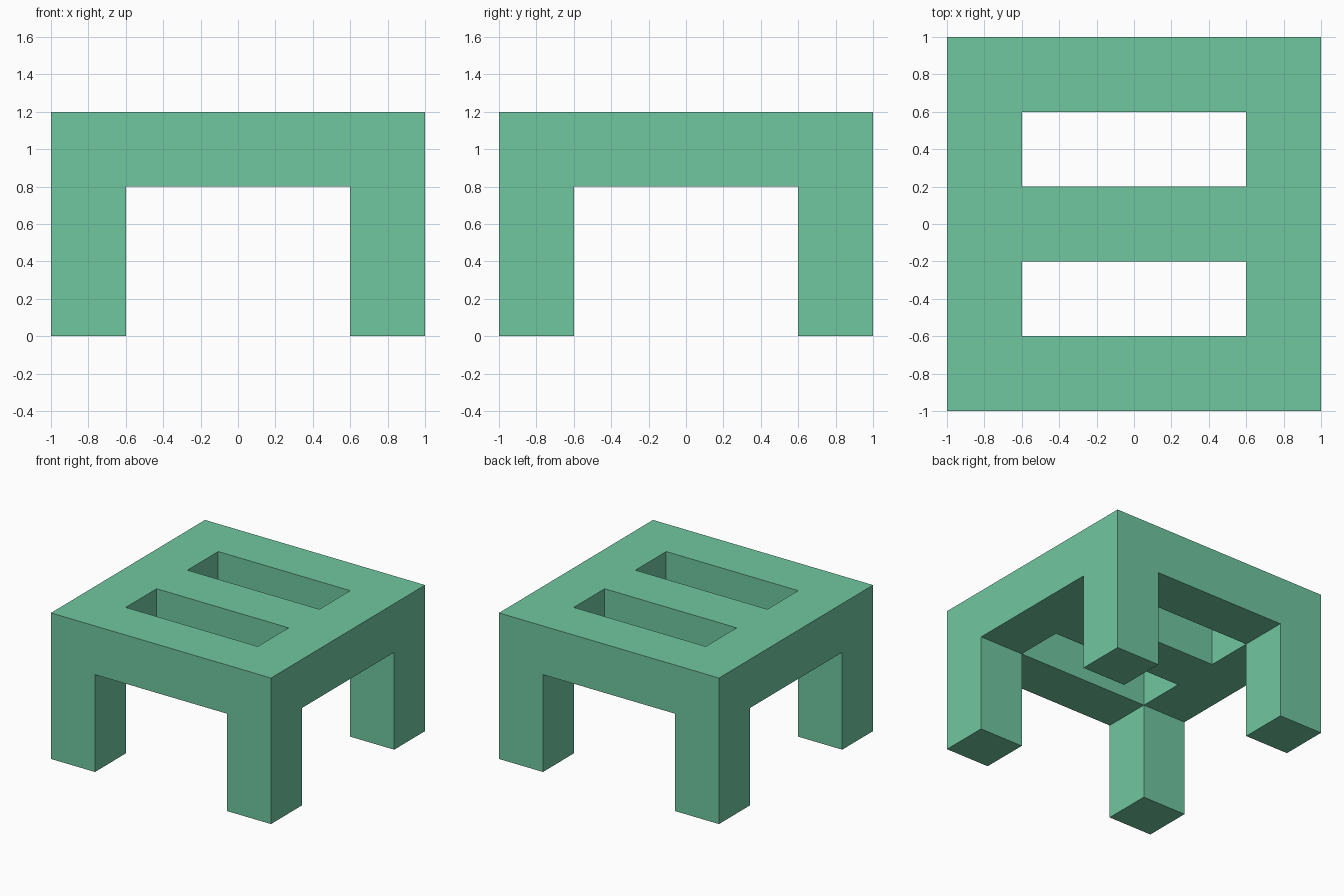
import bpy

if "Cube" in bpy.data.objects:
    bpy.data.objects.remove(bpy.data.objects["Cube"])

# Single green colour
green = bpy.data.materials.new("soft green")
green.diffuse_color = (0.162, 0.571, 0.352, 1.0)
green.use_nodes = True
green.node_tree.nodes["Principled BSDF"].inputs["Base Color"].default_value = green.diffuse_color


def box(name, x, y, z):
    """Axis-aligned box from (min, max) ranges."""
    ranges = (x, y, z)
    bpy.ops.mesh.primitive_cube_add(size=1)
    ob = bpy.context.object
    ob.name = name
    for v in ob.data.vertices:
        v.co = [(a + b) / 2 + c * (b - a) for c, (a, b) in zip(v.co, ranges)]
    ob.data.materials.append(green)
    return ob


# Solid block that becomes the slotted top and four legs
table = box("slotted_table", (-1, 1), (-1, 1), (0, 1.2))

# Crossing openings leave the legs; two slots pierce the top
cutters = [
    box("front_opening_cutter", (-0.6, 0.6), (-1.2, 1.2), (-0.2, 0.8)),
    box("side_opening_cutter", (-1.2, 1.2), (-0.6, 0.6), (-0.2, 0.8)),
    box("front_slot_cutter", (-0.6, 0.6), (-0.6, -0.2), (0.6, 1.4)),
    box("back_slot_cutter", (-0.6, 0.6), (0.2, 0.6), (0.6, 1.4)),
]
for cutter in cutters:
    mod = table.modifiers.new(cutter.name, 'BOOLEAN')
    mod.operation = 'DIFFERENCE'
    mod.solver = 'EXACT'
    mod.object = cutter
    bpy.ops.object.select_all(action='DESELECT')
    table.select_set(True)
    bpy.context.view_layer.objects.active = table
    bpy.ops.object.modifier_apply(modifier=mod.name)
    bpy.data.objects.remove(cutter, do_unlink=True)
